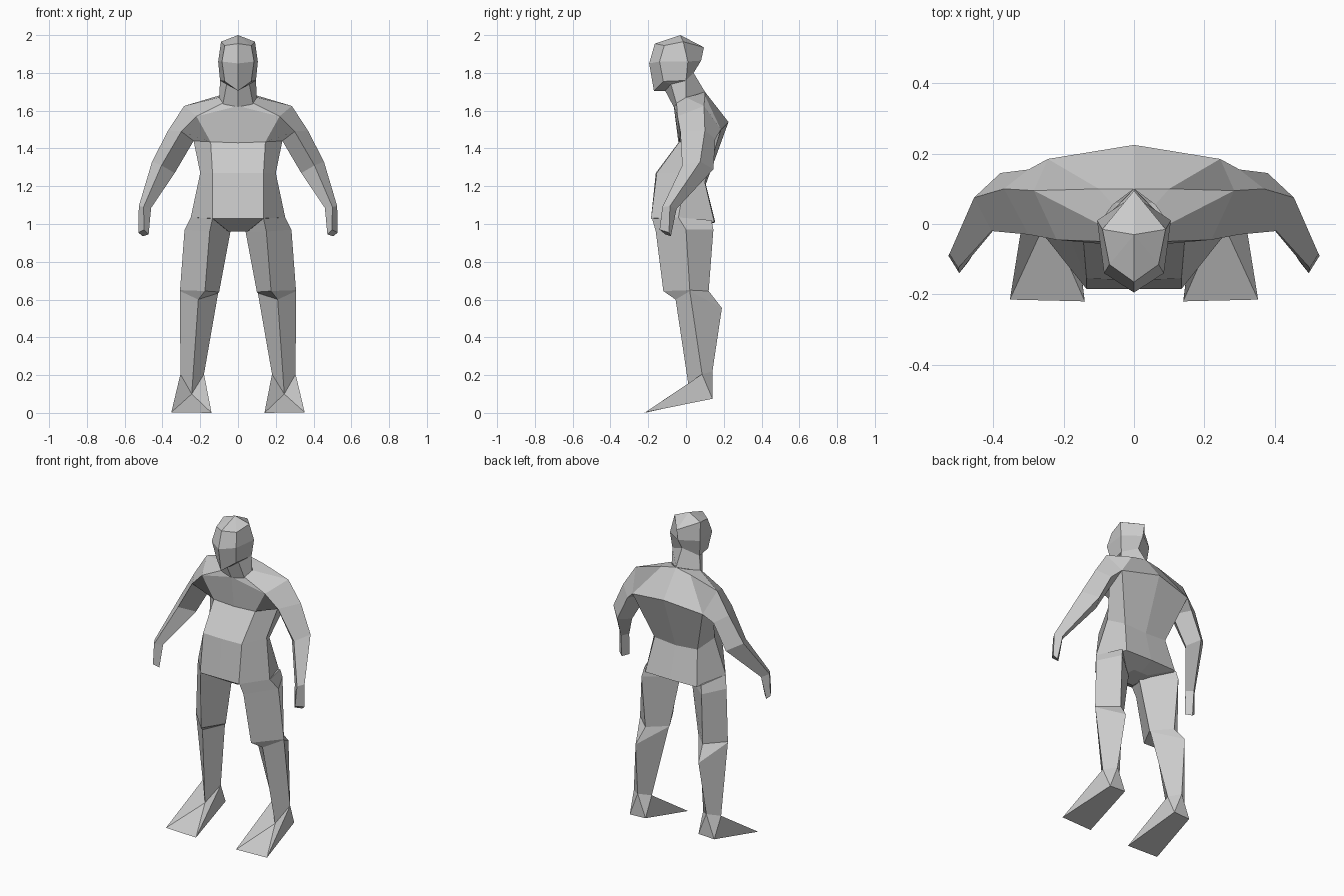
import bpy, bmesh

grey = bpy.data.materials.new("plain grey")
grey.diffuse_color = (0.6, 0.6, 0.6, 1)


def loft(name, rings, closed, caps=(), extra=None):
    """Skin a list of rings, then mirror the result across x = 0."""
    bm = bmesh.new()
    vs = [[bm.verts.new(p) for p in r] for r in rings]
    n = len(rings[0])
    for a, b in zip(vs, vs[1:]):
        for i in range(n if closed else n - 1):
            j = (i + 1) % n
            bm.faces.new((a[j], b[j], b[i], a[i]))
    for c in caps:
        bm.faces.new(vs[c])
    if extra:
        extra(bm, vs)
    bmesh.ops.remove_doubles(bm, verts=bm.verts, dist=0.0005)
    bmesh.ops.recalc_face_normals(bm, faces=bm.faces)
    me = bpy.data.meshes.new(name)
    bm.to_mesh(me)
    bm.free()
    me.materials.append(grey)
    ob = bpy.data.objects.new(name, me)
    bpy.context.collection.objects.link(ob)
    mod = ob.modifiers.new("mirror", 'MIRROR')
    mod.use_clip = True
    mod.merge_threshold = 0.001
    return ob


# Head and neck: half rings from front centre to back centre
def crown(bm, vs):
    top = bm.verts.new((0, -0.03, 2.0))
    for a, b in zip(vs[-1], vs[-1][1:]):
        bm.faces.new((a, b, top))


loft("head_and_neck", [
    [(0, -.065, 1.62), (.08, -.05, 1.635), (.10, 0, 1.665), (0, .10, 1.70)],
    [(0, -.11, 1.705), (.06, -.08, 1.74), (.095, 0, 1.76), (0, .04, 1.80)],
    [(0, -.17, 1.705), (.07, -.12, 1.755), (.095, 0, 1.76), (0, .04, 1.80)],
    [(0, -.195, 1.85), (.085, -.14, 1.86), (.105, .01, 1.86), (0, .08, 1.865)],
    [(0, -.165, 1.955), (.07, -.115, 1.945), (.09, -.015, 1.965), (0, .095, 1.935)],
], False, extra=crown)

# Torso: crotch, hips, waist, chest, shoulders, neck base
loft("torso", [
    [(0, -.07, .96), (.05, -.07, .96), (.06, 0, .965), (.05, .06, .97), (0, .06, .97)],
    [(0, -.185, 1.03), (.135, -.185, 1.03), (.25, -.04, 1.035), (.18, .15, 1.01), (0, .155, 1.01)],
    [(0, -.16, 1.27), (.135, -.155, 1.27), (.20, 0, 1.27), (.15, .10, 1.22), (0, .105, 1.21)],
    [(0, -.04, 1.43), (.145, -.035, 1.435), (.235, .06, 1.44), (.245, .185, 1.50), (0, .225, 1.54)],
    [(0, -.065, 1.625), (.22, -.045, 1.57), (.285, .095, 1.625), (.10, .10, 1.68), (0, .10, 1.70)],
    [(0, -.06, 1.63), (.08, -.05, 1.64), (.10, 0, 1.67), (.06, .055, 1.685), (0, .10, 1.70)],
], False, caps=(0,))

# Arms: outer, front, inner, back edges from shoulder to hand
loft("arms", [
    [(.285, .095, 1.625), (.22, -.045, 1.57), (.145, -.035, 1.435), (.245, .185, 1.50)],
    [(.37, .10, 1.495), (.30, -.03, 1.49), (.235, .06, 1.44), (.30, .155, 1.45)],
    [(.455, .075, 1.33), (.405, -.02, 1.31), (.335, .06, 1.27), (.38, .145, 1.29)],
    [(.525, -.085, 1.095), (.50, -.125, 1.09), (.46, -.09, 1.085), (.49, -.05, 1.08)],
    [(.528, -.09, .955), (.497, -.14, .97), (.473, -.11, .945), (.505, -.08, .935)],
], True, caps=(0, -1))


# Legs: front, outer, back, inner edges from hip to ankle, then the foot
def foot(bm, vs):
    f, o, b, i = vs[-1]
    to, ti, ho, hi = [bm.verts.new(p) for p in (
        (.353, -.215, .003), (.14, -.22, 0), (.295, .14, .075), (.185, .14, .08))]
    for face in ((o, f, to), (f, i, ti), (f, ti, to), (o, to, ho), (i, hi, ti),
                 (b, o, ho), (b, hi, i), (b, ho, hi), (to, ti, hi, ho)):
        bm.faces.new(face)


loft("legs", [
    [(.135, -.18, 1.03), (.25, -.04, 1.035), (.20, .135, 1.02), (.05, 0, .99)],
    [(.15, -.16, .96), (.283, 0, .97), (.21, .145, .97), (.04, 0, .96)],
    [(.175, -.12, .645), (.307, .02, .65), (.20, .12, .645), (.10, .02, .64)],
    [(.21, -.055, .60), (.307, .02, .645), (.22, .19, .555), (.105, .02, .635)],
    [(.245, .02, .10), (.305, .085, .205), (.24, .14, .22), (.18, .085, .205)],
], True, caps=(0,), extra=foot)
